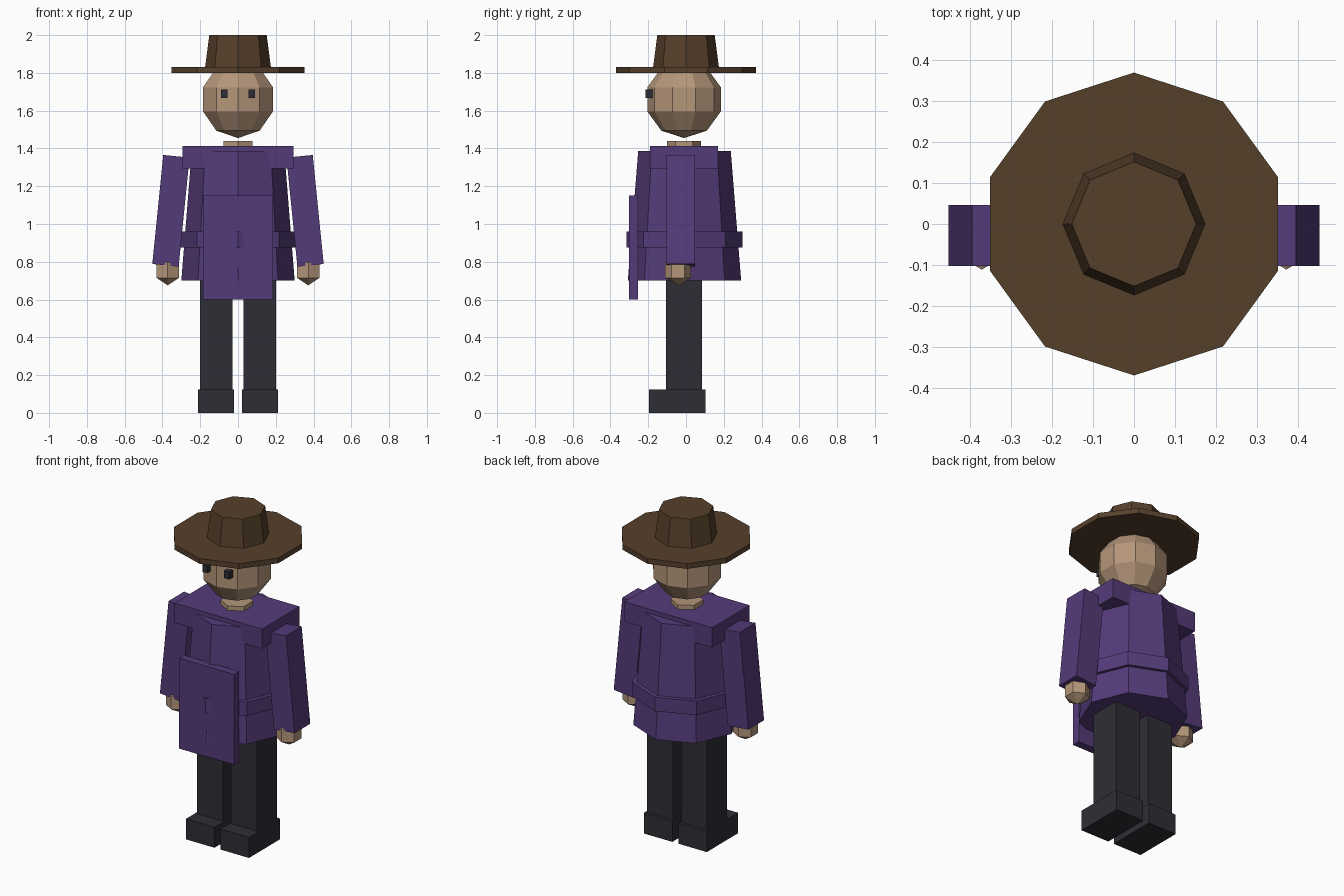
import bpy, bmesh
from mathutils import Matrix, Vector

if "Cube" in bpy.data.objects:
    bpy.data.objects.remove(bpy.data.objects["Cube"])


def material(name, r, g, b):
    m = bpy.data.materials.new(name)
    m.diffuse_color = (r, g, b, 1.0)
    m.use_nodes = True
    m.node_tree.nodes["Principled BSDF"].inputs["Base Color"].default_value = m.diffuse_color
    return m


PURPLE = material("purple cloth", 0.090, 0.044, 0.195)
BROWN = material("brown felt", 0.092, 0.051, 0.024)
SKIN = material("skin", 0.46, 0.305, 0.195)
CHARCOAL = material("charcoal", 0.027, 0.027, 0.036)


def finish(name, bm, mat):
    bmesh.ops.recalc_face_normals(bm, faces=bm.faces)
    mesh = bpy.data.meshes.new(name)
    bm.to_mesh(mesh)
    bm.free()
    mesh.materials.append(mat)
    ob = bpy.data.objects.new(name, mesh)
    bpy.context.collection.objects.link(ob)
    return ob


def box(name, lo, hi, mat, tilt=0.0):
    """Box between two corners, tilted about the y axis through its centre."""
    lo, hi = Vector(lo), Vector(hi)
    m = (Matrix.Translation((lo + hi) / 2) @ Matrix.Rotation(tilt, 4, 'Y')
         @ Matrix.Diagonal((*(hi - lo), 1.0)))
    bm = bmesh.new()
    bmesh.ops.create_cube(bm, size=1.0, matrix=m)
    return finish(name, bm, mat)


def prism(name, sides, r_low, r_high, z_low, z_high, y, mat):
    """Tapered n-sided column with a corner facing +y."""
    bm = bmesh.new()
    bmesh.ops.create_cone(bm, cap_ends=True, segments=sides,
                          radius1=r_low, radius2=r_high, depth=z_high - z_low,
                          matrix=Matrix.Translation((0, y, (z_low + z_high) / 2)))
    return finish(name, bm, mat)


def ball(name, segments, rings, radius, centre, mat):
    bm = bmesh.new()
    bmesh.ops.create_uvsphere(bm, u_segments=segments, v_segments=rings,
                              radius=radius, matrix=Matrix.Translation(centre))
    return finish(name, bm, mat)


# Hat
prism("hat_brim", 10, 0.37, 0.37, 1.80, 1.832, 0, BROWN)
prism("hat_crown", 8, 0.176, 0.152, 1.815, 2.0, 0, BROWN)

# Head and neck
ball("head", 10, 5, 0.205, (0, -0.01, 1.66), SKIN)
prism("neck", 6, 0.09, 0.09, 1.34, 1.44, -0.01, SKIN)

# Coat: flared body, yoke, belt and front flap
prism("coat_body", 8, 0.30, 0.245, 0.70, 1.387, -0.008, PURPLE)
prism("belt", 8, 0.306, 0.306, 0.875, 0.96, -0.008, PURPLE)
box("shoulder_yoke", (-0.295, -0.19, 1.293), (0.295, 0.17, 1.413), PURPLE)
box("front_flap", (-0.185, -0.302, 0.60), (0.185, -0.253, 1.15), PURPLE)

# Paired parts
for side, s in (("left", -1), ("right", 1)):
    def pair_box(name, x0, x1, y0, y1, z0, z1, mat, tilt=0.0):
        xs = sorted((s * x0, s * x1))
        box(f"{side}_{name}", (xs[0], y0, z0), (xs[1], y1, z1), mat, tilt)

    pair_box("sleeve", 0.285, 0.425, -0.103, 0.047, 0.78, 1.36, PURPLE, -0.1 * s)
    ball(f"{side}_hand", 6, 3, 0.08, (0.372 * s, -0.042, 0.755), SKIN)
    pair_box("leg", 0.028, 0.202, -0.105, 0.085, 0.08, 0.74, CHARCOAL)
    pair_box("boot", 0.02, 0.212, -0.197, 0.103, 0.0, 0.125, CHARCOAL)
    pair_box("eye", 0.056, 0.090, -0.214, -0.178, 1.668, 1.713, CHARCOAL)
